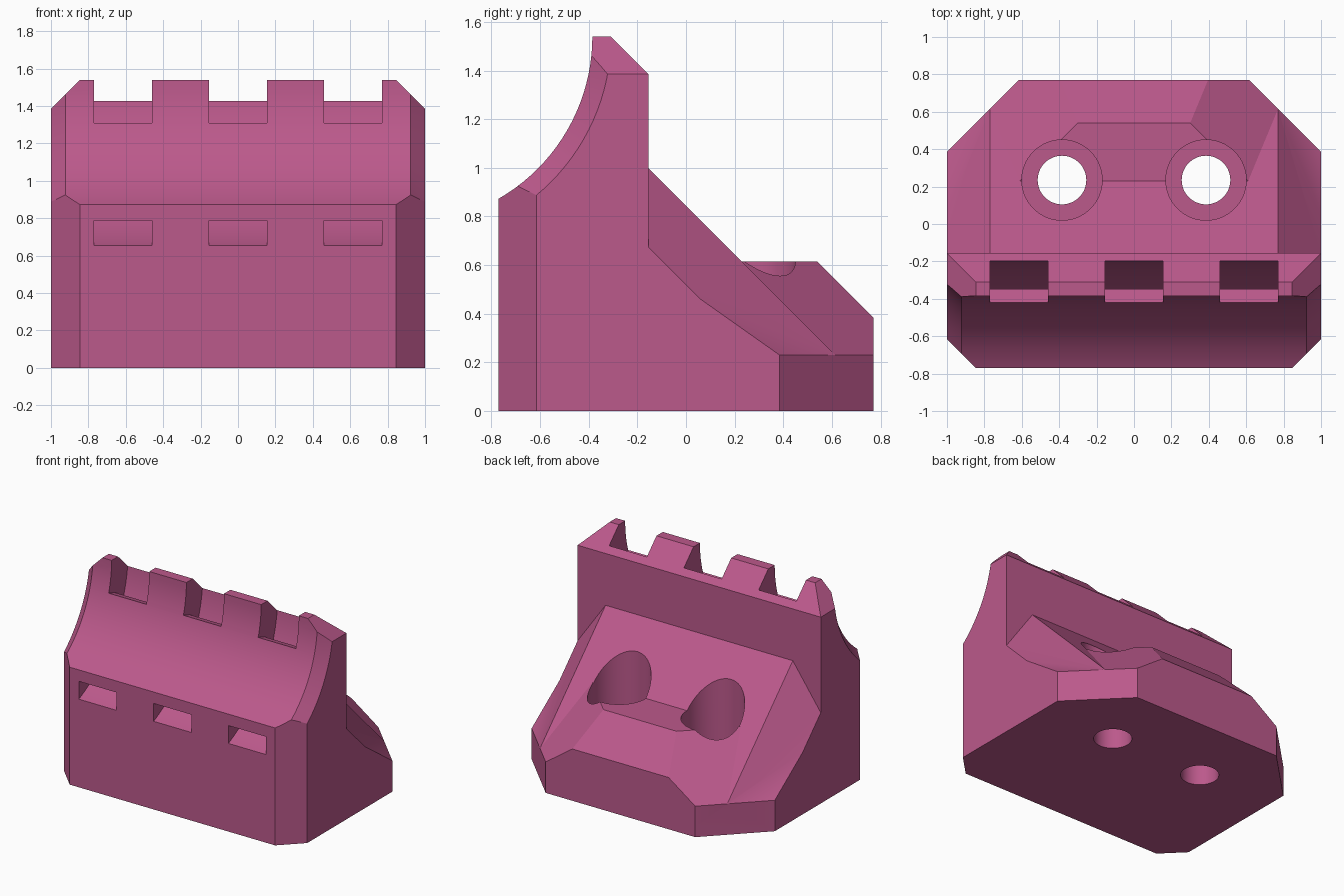
import bpy, bmesh, math
from mathutils import Vector

if "Cube" in bpy.data.objects:
    bpy.data.objects.remove(bpy.data.objects["Cube"])

pink = bpy.data.materials.new("pink")
pink.diffuse_color = (0.50, 0.10, 0.26, 1)
pink.use_nodes = True
pink.node_tree.nodes["Principled BSDF"].inputs["Base Color"].default_value = pink.diffuse_color

AXIS_Y, AXIS_Z = -1.155, 1.54      # centre of the concave front curve
R2 = math.sqrt(2)


def add_object(name, bm):
    bmesh.ops.recalc_face_normals(bm, faces=bm.faces)
    me = bpy.data.meshes.new(name)
    bm.to_mesh(me)
    bm.free()
    me.materials.append(pink)
    ob = bpy.data.objects.new(name, me)
    bpy.context.collection.objects.link(ob)
    return ob


def chamfered_block(name, lo, hi, planes):
    """Box trimmed by half spaces a*|x| + b*y + c*z <= d, on both sides."""
    bm = bmesh.new()
    bmesh.ops.create_cube(bm, size=1)
    for v in bm.verts:
        v.co = [lo[i] + (v.co[i] + 0.5) * (hi[i] - lo[i]) for i in range(3)]
    for a, b, c, d in planes:
        for s in ((1, -1) if a else (1,)):
            n = Vector((a * s, b, c))
            geom = bm.verts[:] + bm.edges[:] + bm.faces[:]
            cut = bmesh.ops.bisect_plane(bm, geom=geom, dist=1e-5, plane_co=n * d / n.length_squared,
                                         plane_no=n, clear_outer=True)
            edges = [e for e in cut["geom_cut"] if isinstance(e, bmesh.types.BMEdge)]
            bmesh.ops.holes_fill(bm, edges=edges, sides=0)
    return add_object(name, bm)


def extrude_x(name, points, x0, x1):
    """Profile of (y, z) points extruded along x."""
    bm = bmesh.new()
    face = bm.faces.new([bm.verts.new((x0, y, z)) for y, z in points])
    new = bmesh.ops.extrude_face_region(bm, geom=[face])["geom"]
    bmesh.ops.translate(bm, vec=(x1 - x0, 0, 0),
                        verts=[v for v in new if isinstance(v, bmesh.types.BMVert)])
    return add_object(name, bm)


def arc(r, a0, a1, n):
    return [(AXIS_Y + r * math.cos(math.radians(a0 + (a1 - a0) * i / n)),
             AXIS_Z + r * math.sin(math.radians(a0 + (a1 - a0) * i / n))) for i in range(n + 1)]


def spool(name, sections, sides):
    """Closed round cutter along x from (x, radius) sections."""
    bm = bmesh.new()
    rings = [[bm.verts.new((x, AXIS_Y + r * math.cos(2 * math.pi * i / sides),
                            AXIS_Z + r * math.sin(2 * math.pi * i / sides)))
              for i in range(sides)] for x, r in sections]
    for p, q in zip(rings, rings[1:]):
        for i in range(sides):
            j = (i + 1) % sides
            bm.faces.new((p[i], p[j], q[j], q[i]))
    bm.faces.new(rings[0])
    bm.faces.new(rings[-1])
    return add_object(name, bm)


def cylinder(name, x, y, r, z0, z1):
    bm = bmesh.new()
    bmesh.ops.create_cone(bm, cap_ends=True, segments=64, radius1=r, radius2=r, depth=z1 - z0)
    bmesh.ops.translate(bm, vec=(x, y, (z0 + z1) / 2), verts=bm.verts)
    return add_object(name, bm)


def combine(target, other, operation):
    mod = target.modifiers.new(operation, 'BOOLEAN')
    mod.operation, mod.solver, mod.object = operation, 'EXACT', other
    bpy.context.view_layer.objects.active = target
    bpy.ops.object.modifier_apply(modifier=mod.name)
    bpy.data.objects.remove(other)


# upright wall with sloped back top edge and chamfered corners
body = chamfered_block("mount_body", (-1, -0.77, 0), (1, -0.155, 1.54),
                       [(0, 1, 1, 1.23), (1, 0, 1, 2.385), (1, -1, 0, 1.615)])

# concave front curve with chamfered ends
combine(body, spool("curve_cutter", [(-1.1, 0.947), (-0.923, 0.77), (0.923, 0.77), (1.1, 0.947)], 120),
        'DIFFERENCE')

# rear ramp and low rear base
corner = (1, 1, 0, 1.385)
ramp = chamfered_block("ramp", (-1, -0.25, 0), (1, 0.77, 1.3),
                       [(0, 1, 1, 0.845), (R2, 1, 1, 0.845 + 0.77 * R2), corner])
base = chamfered_block("rear_base", (-1, -0.25, 0), (1, 0.77, 0.615),
                       [(0, 1, 1, 1.155), (1, 1, R2, 1.385 + 0.23 * R2), corner])
combine(ramp, base, 'UNION')
combine(body, ramp, 'UNION')

# three curved strap slots, opening into notches at the top edge
for x in (-0.615, 0, 0.615):
    profile = (arc(0.965, 12, -75, 48) + arc(0.845, -75, -17.4, 32)
               + [arc(0.70, -17.4, 0, 1)[0], arc(0.70, 12, 0, 1)[0]])
    combine(body, extrude_x("slot_cutter", profile, x - 0.155, x + 0.155), 'DIFFERENCE')

# two counterbored screw holes
for x in (-0.385, 0.385):
    combine(body, cylinder("head_cutter", x, 0.235, 0.215, 0.31, 1.3), 'DIFFERENCE')
    combine(body, cylinder("screw_cutter", x, 0.235, 0.13, -0.1, 0.5), 'DIFFERENCE')

bpy.ops.object.select_all(action='DESELECT')
body.select_set(True)
bpy.context.view_layer.objects.active = body
bpy.ops.object.shade_smooth_by_angle(angle=math.radians(20))
